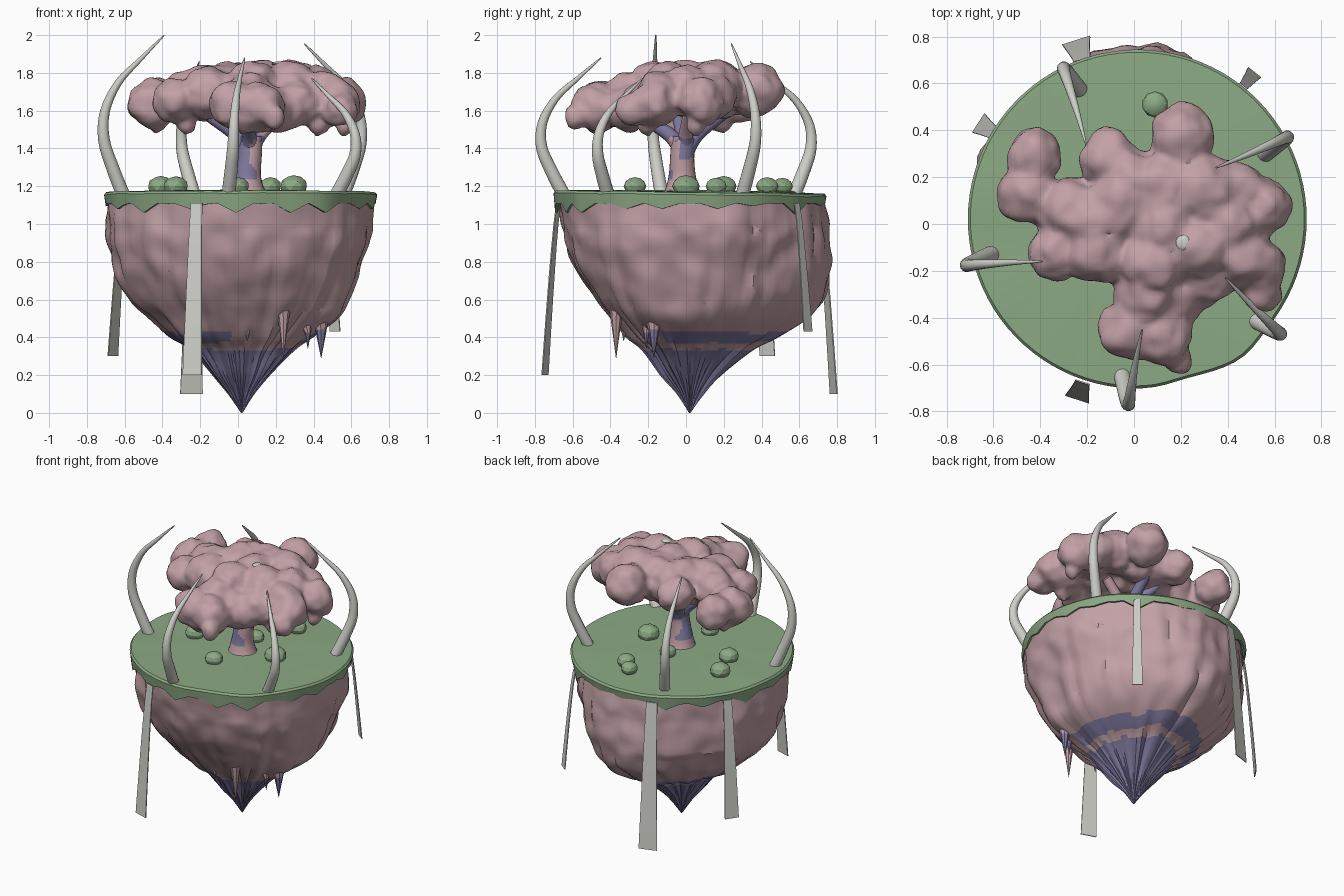
import bpy, bmesh, math, random
from mathutils import Vector, Matrix, noise

if "Cube" in bpy.data.objects:
    bpy.data.objects.remove(bpy.data.objects["Cube"])

random.seed(4)
TAU = math.tau


def material(name, rgb):
    m = bpy.data.materials.new(name)
    m.diffuse_color = (*rgb, 1)
    m.use_nodes = True
    m.node_tree.nodes["Principled BSDF"].inputs["Base Color"].default_value = m.diffuse_color
    return m


PINK = material("dusty_pink", (0.54, 0.355, 0.38))
PURPLE = material("slate_purple", (0.22, 0.20, 0.36))
GREEN = material("moss_green", (0.26, 0.40, 0.23))
BONE = material("bone_grey", (0.62, 0.62, 0.58))


def finish(name, bm, mats, angle=40, rule=None):
    bmesh.ops.recalc_face_normals(bm, faces=bm.faces)
    if rule:
        for f in bm.faces:
            f.material_index = rule(f.calc_center_median())
    me = bpy.data.meshes.new(name)
    bm.to_mesh(me)
    bm.free()
    for m in mats:
        me.materials.append(m)
    ob = bpy.data.objects.new(name, me)
    bpy.context.collection.objects.link(ob)
    if angle:
        bpy.ops.object.select_all(action='DESELECT')
        ob.select_set(True)
        bpy.context.view_layer.objects.active = ob
        bpy.ops.object.shade_smooth_by_angle(angle=math.radians(angle))
    return ob


def skin(bm, rings):
    """Bridge equal closed rings of points and cap both ends."""
    vs = [[bm.verts.new(p) for p in ring] for ring in rings]
    n = len(vs[0])
    for a, b in zip(vs, vs[1:]):
        for i in range(n):
            bm.faces.new((a[i], a[(i + 1) % n], b[(i + 1) % n], b[i]))
    bm.faces.new(vs[0])
    bm.faces.new(vs[-1])


def spline(pts, steps=4):
    """Catmull-Rom through points given as vectors."""
    out = []
    q = [pts[0]] + pts + [pts[-1]]
    for a, b, c, d in zip(q, q[1:], q[2:], q[3:]):
        for s in range(steps):
            t = s / steps
            out.append(0.5 * (2 * b + (c - a) * t + (2 * a - 5 * b + 4 * c - d) * t * t
                              + (3 * b - a - 3 * c + d) * t ** 3))
    return out + [pts[-1]]


def tube(bm, pts, radius, n=12):
    rings = []
    for i, p in enumerate(pts):
        t = (pts[min(i + 1, len(pts) - 1)] - pts[max(i - 1, 0)]).normalized()
        u = Vector((0, 1, 0)).cross(t).normalized()
        v = t.cross(u)
        r = radius(i / (len(pts) - 1))
        rings.append([p + r * (math.cos(k * TAU / n) * u + math.sin(k * TAU / n) * v)
                      for k in range(n)])
    skin(bm, rings)


def ball(bm, x, y, z, r, flat=1.0, sub=2):
    m = Matrix.Translation((x, y, z)) @ Matrix.Diagonal((r, r, r * flat, 1))
    bmesh.ops.create_icosphere(bm, subdivisions=sub, radius=1, matrix=m)


# Rock body: height, then reach to +x, +y, -x, -y from the centre line
PROFILE = [(1.14, .695, .705, .71, .695), (1.0, .69, .725, .71, .685), (.9, .675, .74, .705, .66),
           (.75, .615, .73, .67, .595), (.6, .565, .69, .61, .49), (.5, .50, .60, .49, .41),
           (.4, .365, .46, .37, .325), (.33, .27, .325, .26, .24), (.2, .14, .165, .15, .15),
           (.1, .06, .075, .07, .065), (0, .004, .004, .004, .004)]
ROWS = [dict(zip("zxyab", v)) for v in PROFILE]
CURVES = {k: spline([Vector((r["z"], r[k], 0)) for r in ROWS], 6) for k in "xyab"}


def rock_radius(j, a):
    c, s = math.cos(a), math.sin(a)
    kx, ky = ("x" if c > 0 else "a"), ("y" if s > 0 else "b")
    z = CURVES["x"][j].x
    r = CURVES[kx][j].y * c * c + CURVES[ky][j].y * s * s
    # swell or shrink each diagonal quarter
    low = z < 0.7
    swell = {"xy": -.03, "ay": -.035 if low else -.012, "xb": .015, "ab": -.02}[kx + ky]
    r += swell * math.sin(2 * a) ** 2 * min(1, r / .5)
    lumps = noise.noise((c * 2.5, s * 2.5, z * 6)) * 0.018 + noise.noise((c * 6, s * 6, z * 9)) * 0.016
    folds = (abs(noise.noise((c * 5, s * 5, z * 1.1 + 7))) - 0.2) * 0.06
    flutes = noise.noise((c * 9, s * 9, z * 0.6)) * 0.2 * max(0, 1 - z / 0.6)
    fade = min(1, r / 0.6) * min(1, 0.3 + (1.14 - z) * 4)
    return r * (1 + flutes) + (lumps + folds) * fade, z


def rock_colour(p):
    wob = 0.01 * noise.noise((p.x * 9, p.y * 9, 5))
    if p.z < 0.335 + wob:
        return 1
    front_right = -1.7 < math.atan2(p.y, p.x) < -0.3
    patchy = noise.noise((p.x * 4, p.y * 4, 3)) > -0.45
    return int(0.37 < p.z + wob < 0.425 and patchy and not front_right)


bm = bmesh.new()
rings = []
for j in range(len(CURVES["x"])):
    ring = []
    for i in range(120):
        a = i * TAU / 120
        r, z = rock_radius(j, a)
        ring.append((0.02 + math.cos(a) * r, 0.02 + math.sin(a) * r, z))
    rings.append(ring)
skin(bm, rings)
finish("island_rock", bm, [PINK, PURPLE], 38, rock_colour)

# Hanging rock spikes
bm = bmesh.new()
for x, y, top, tip, r in [(.24, -.37, .62, .29, .058), (.44, -.17, .52, .29, .058),
                          (.05, -.33, .48, .38, .028), (.37, -.21, .47, .34, .03)]:
    pts = [Vector((x * k, y * k, top + (tip - top) * t)) for t, k in ((0, .97), (.35, 1), (1, 1))]
    tube(bm, pts, lambda t, r=r: r * (1 - t) + 0.001, 8)
finish("rock_spikes", bm, [PINK, PURPLE], 30,
       lambda p: int(p.z < 0.44 and p.x > 0.3))

# Grass top with a ragged skirt
N = 90


def rim(k, a):
    bump = 0.018 * math.exp(-((a - 5.36) / .16) ** 2) - 0.012 * math.exp(-((a - 5.0) / .15) ** 2)
    return k * (0.723 + bump)


drop = []
while len(drop) < N:
    depth = random.choice((.015, .03, .05, .06))
    drop += [0, .004, 0, depth * .5, depth, depth * .5][random.choice((0, 0, 1, 2)):]
drop = drop[:N]
bm = bmesh.new()
rings = []
for k, z in [(.93, 1.13), (.97, None), (.988, None), (1, 1.155), (.985, 1.168), (.6, 1.175), (.1, 1.18)]:
    ring = []
    for i in range(N):
        a = i * TAU / N
        h = z if z else 1.11 - drop[i]
        if z and z > 1.15:
            h += 0.006 * noise.noise((math.cos(a) * k * 3, math.sin(a) * k * 3, 1)) - 0.008 * k * math.sin(a)
        ring.append((0.014 + math.cos(a) * rim(k, a), 0.021 + math.sin(a) * rim(k, a), h))
    rings.append(ring)
skin(bm, rings)
finish("grass_top", bm, [GREEN], 30)

# Bushes
bm = bmesh.new()
for x, y, r in [(.295, .0, .073), (.0, -.27, .06), (.03, .16, .056), (.09, .51, .056),
                (.17, .43, .06), (-.33, -.01, .066), (-.41, .20, .068)]:
    ball(bm, x, y, 1.20, r, 0.8)
finish("bushes", bm, [GREEN], 20)

# Curved horns: base, bulge, tip in plan, and tip height
PATH = [(0, 0, 0), (.5, 0, .16), (.95, 0, .34), (1, .05, .52), (.75, .25, .70), (.35, .6, .85), (0, 1, 1)]
bm = bmesh.new()
for bx, by, ox, oy, tx, ty, h in [
        (-.61, -.13, -.715, -.175, -.39, -.16, 2.0), (-.05, -.65, -.025, -.77, .035, -.45, 1.88),
        (.525, -.415, .625, -.47, .39, -.23, 1.77), (.56, .30, .655, .37, .35, .24, 1.955),
        (-.235, .575, -.30, .665, -.205, .34, 1.86)]:
    b, o, t = Vector((bx, by, 1.16)), Vector((ox, oy, 1.16)), Vector((tx, ty, h))
    pts = []
    for fo, ft, fz in PATH:
        p = b + (o - b) * fo + (t - b) * ft
        p.z = 1.16 + (h - 1.16) * fz
        pts.append(p)
    tube(bm, spline(pts), lambda s: 0.033 * (1 - s ** 1.7) + 0.003, 14)
finish("horns", bm, [BONE], 40)

# Hanging ribbons: angle, top radius, bottom radius, bottom height, end half width
bm = bmesh.new()
for deg, r0, r1, low, half in [(252, .71, .785, .2, .053), (107.5, .735, .82, .1, .062),
                               (51.5, .75, .825, .43, .035), (147, .715, .79, .3, .048)]:
    a = math.radians(deg)
    out, side = Vector((math.cos(a), math.sin(a), 0)), Vector((-math.sin(a), math.cos(a), 0))
    rings = []
    for i in range(9):
        t = i / 8
        c = out * (r0 + (r1 - r0) * t ** 0.8) + Vector((0, 0, 1.11 + (low - 1.11) * t))
        w = half * (0.6 + 0.4 * t)
        rings.append([c + side * w * s + out * 0.003 * q for s, q in ((1, 1), (-1, 1), (-1, -1), (1, -1))])
    skin(bm, rings)
finish("ribbons", bm, [BONE], 30)


# Tree trunk and branches
def bark(p):
    bias = 0.25 if p.z > 1.44 else -0.0
    return int(p.z > 1.24 and noise.noise((p.x * 9 + 1, p.y * 9, p.z * 6)) - (p.x - .06) * 3 + bias > -0.1)


bm = bmesh.new()
trunk = [Vector(p) for p in ((.05, -.02, 1.16), (.05, -.02, 1.25), (.062, -.02, 1.36), (.065, -.01, 1.46))]
tube(bm, spline(trunk, 8), lambda t: 0.054 + 0.05 * (1 - t) ** 3 + 0.012 * t, 24)
for x, y, z in [(-.15, -.04, 1.57), (.25, .02, 1.60), (.06, -.24, 1.57), (.08, .22, 1.60), (-.06, .16, 1.6)]:
    end = Vector((x, y, z))
    pts = [Vector((.06, -.01, 1.36)), Vector((.06, -.01, 1.42)).lerp(end, .3), end]
    tube(bm, spline(pts, 6), lambda t: 0.045 - 0.014 * t, 12)
finish("trunk", bm, [PINK, PURPLE], 40, bark)

# Leaf canopy: overlapping clumps fused into one lumpy surface
CLUMPS = [(-.42, .29, .65, .12), (-.45, .13, .64, .13), (-.34, -.12, .65, .12), (-.27, .06, .68, .13),
          (-.11, .28, .69, .12), (-.05, .08, .70, .16), (-.15, -.12, .69, .14), (.20, .37, .71, .14),
          (.12, .17, .71, .15), (.30, .14, .72, .15), (.44, .14, .67, .12), (.56, .08, .65, .12),
          (.46, -.14, .66, .14), (.54, -.29, .60, .09), (.27, -.10, .71, .15), (.08, -.16, .70, .15)]
CLUMPS += [(-.02, -.45, .62, .13), (.12, -.47, .62, .13), (.19, -.58, .56, .06), (.05, -.30, .67, .13),
           (.33, -.23, .64, .11), (.12, .0, .72, .15), (.40, .0, .70, .14), (.54, -.17, .64, .11),
           (.0, .18, .70, .14), (-.18, .02, .69, .14), (.18, -.32, .61, .12), (.27, -.26, .61, .11)]
bm = bmesh.new()
for x, y, z, r in CLUMPS:
    z += 1
    ball(bm, x, y, z, r * .98, 1.02, 3)
    for _ in range(4):
        a, e = random.uniform(0, TAU), random.uniform(-.9, .8)
        d = Vector((math.cos(a) * math.cos(e), math.sin(a) * math.cos(e), math.sin(e))) * r * 0.58
        ball(bm, x + d.x, y + d.y, z + d.z, r * 0.48, 1, 2)
for x, y in [(-.43, .2), (-.28, -.08), (.42, -.2), (.56, .05), (.02, -.48)]:
    ball(bm, x, y, 1.53, 0.05, 1.1)
canopy = finish("canopy", bm, [PINK], 0)
fuse = canopy.modifiers.new("fuse", 'REMESH')
fuse.mode = 'VOXEL'
fuse.voxel_size = 0.02
fuse.use_smooth_shade = True
soften = canopy.modifiers.new("soften", 'SMOOTH')
soften.factor = 0.5
soften.iterations = 6
fused = bpy.data.meshes.new_from_object(canopy.evaluated_get(bpy.context.evaluated_depsgraph_get()))
canopy.modifiers.clear()
canopy.data = fused
shift = [v.normal * (0.004 + 0.022 * noise.noise(v.co * 8) + 0.01 * noise.noise(v.co * 17))
         for v in fused.vertices]
for v, d in zip(fused.vertices, shift):
    v.co += d

# Pale patch lying flush on the crown
bpy.context.view_layer.update()
hit, spot, _, _ = canopy.ray_cast(Vector((.21, -.08, 3)), Vector((0, 0, -1)))
bm = bmesh.new()
ball(bm, .21, -.08, spot.z if hit else 1.85, 0.033, 0.3)
finish("crown_patch", bm, [BONE], 40)
